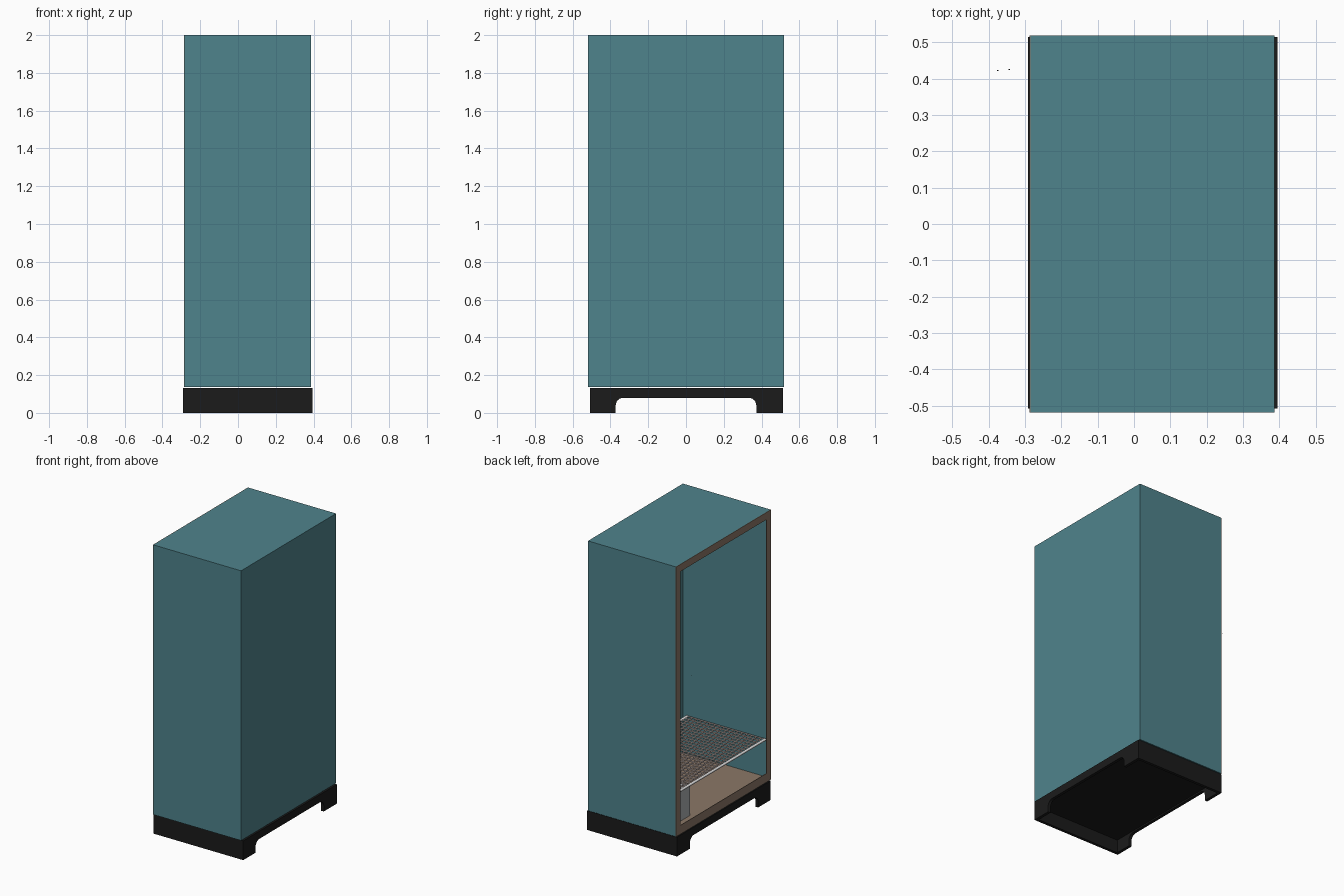
import bpy, bmesh, math
from mathutils import Vector

if "Cube" in bpy.data.objects:
    bpy.data.objects.remove(bpy.data.objects["Cube"])


def mat(name, r, g, b):
    m = bpy.data.materials.new(name)
    m.diffuse_color = (r, g, b, 1)
    m.use_nodes = True
    m.node_tree.nodes["Principled BSDF"].inputs["Base Color"].default_value = m.diffuse_color
    return m


TEAL = mat("teal", 0.078, 0.228, 0.262)
BROWN = mat("brown", 0.26, 0.185, 0.135)
BLACK = mat("black", 0.011, 0.011, 0.011)
WHITE = mat("white_metal", 0.8, 0.8, 0.8)
WIRE = mat("pale_wire", 0.72, 0.60, 0.56)
GREY = mat("grey", 0.40, 0.42, 0.43)


def finish(bm, name, *mats):
    bmesh.ops.recalc_face_normals(bm, faces=bm.faces)
    me = bpy.data.meshes.new(name)
    bm.to_mesh(me)
    bm.free()
    for m in mats:
        me.materials.append(m)
    ob = bpy.data.objects.new(name, me)
    bpy.context.collection.objects.link(ob)
    return ob


def add_box(bm, lo, hi):
    lo, hi = Vector(lo), Vector(hi)
    vs = bmesh.ops.create_cube(bm, size=1)["verts"]
    for v in vs:
        v.co = Vector([(l + h) / 2 + c * (h - l) for l, h, c in zip(lo, hi, v.co)])


def boxes(name, m, *pairs):
    bm = bmesh.new()
    for lo, hi in pairs:
        add_box(bm, lo, hi)
    return finish(bm, name, m)


# Cabinet: a thin sheet box hollowed out from its open -x side
bm = bmesh.new()
add_box(bm, (-0.284, -0.518, 0.137), (0.386, 0.518, 2.0))
opening = min(bm.faces, key=lambda f: f.calc_center_median().x)
bmesh.ops.inset_region(bm, faces=[opening], thickness=0.004, use_even_offset=True)
deep = bmesh.ops.extrude_discrete_faces(bm, faces=[opening])["faces"][0]
for v in deep.verts:
    v.co.x = 0.382
finish(bm, "cabinet", TEAL)

# Floor panel inside the cabinet
boxes("cabinet_floor", BROWN, ((-0.28, -0.514, 0.141), (0.382, 0.514, 0.147)))

# Flat frame round the opening
bm = bmesh.new()
add_box(bm, (-0.287, -0.518, 0.137), (-0.283, 0.518, 2.0))
sides = [f for f in bm.faces if abs(f.normal.x) > 0.5]
bmesh.ops.inset_individual(bm, faces=sides, thickness=0.05, use_even_offset=True)
for f in sides:
    for v in f.verts:
        if v.co.z < 1:
            v.co.z = 0.197
bmesh.ops.bridge_loops(bm, edges=[e for f in sides for e in f.edges])
bmesh.ops.delete(bm, geom=sides, context="FACES_ONLY")
finish(bm, "opening_frame", BROWN)

# Plinth sides: panels with a round-cornered notch
Y0, Y1, TOP, N, H, R = -0.507, 0.514, 0.133, 0.372, 0.08, 0.04
profile = [(Y0, 0), (Y0, TOP), (Y1, TOP), (Y1, 0), (N, 0)]
for cy, a0 in ((N - R, 0), (-N + R, 90)):
    for i in range(7):
        a = math.radians(a0 + i * 15)
        profile.append((cy + R * math.cos(a), H - R + R * math.sin(a)))
profile.append((-N, 0))
for name, x0, x1 in (("plinth_left", -0.291, -0.271), ("plinth_right", 0.375, 0.395)):
    bm = bmesh.new()
    face = bm.faces.new([bm.verts.new((x0, y, z)) for y, z in profile])
    new = bmesh.ops.extrude_face_region(bm, geom=[face], use_keep_orig=True)["geom"]
    for v in new:
        if isinstance(v, bmesh.types.BMVert):
            v.co.x = x1
    finish(bm, name, BLACK)

# Plinth front, back and deck
boxes("plinth_ends_and_deck", BLACK,
      ((-0.271, Y0, 0), (0.375, Y0 + 0.02, TOP)),
      ((-0.271, Y1 - 0.02, 0), (0.375, Y1, TOP)),
      ((-0.271, Y0 + 0.02, 0.09), (0.375, Y1 - 0.02, TOP)))


# Wire shelf
def rods(name, m, radius, lines):
    cu = bpy.data.curves.new(name, "CURVE")
    cu.dimensions = "3D"
    cu.bevel_depth = radius
    cu.bevel_resolution = 1
    cu.use_fill_caps = True
    for a, b in lines:
        s = cu.splines.new("POLY")
        s.points.add(1)
        s.points[0].co = (*a, 1)
        s.points[1].co = (*b, 1)
        s.use_smooth = True
    cu.materials.append(m)
    ob = bpy.data.objects.new(name, cu)
    bpy.context.collection.objects.link(ob)


SZ, SY, SX0, SX1 = 0.412, 0.50, -0.255, 0.34
rods("shelf_rails", WHITE, 0.009,
     [((x, -SY, SZ), (x, SY, SZ)) for x in (SX0, SX1)])
cross = [((SX0, -SY + i * 2 * SY / 30, SZ), (SX1, -SY + i * 2 * SY / 30, SZ))
         for i in range(31)]
long = [((SX0 + i * (SX1 - SX0) / 17, -SY, SZ - 0.005),
         (SX0 + i * (SX1 - SX0) / 17, SY, SZ - 0.005)) for i in range(1, 17)]
rods("shelf_wires", WIRE, 0.0045, cross + long)

# Small grey unit on the cabinet floor
boxes("floor_unit", GREY, ((-0.19, 0.225, 0.147), (-0.08, 0.45, 0.36)))

# Tiny door fixings in front of the open side
boxes("door_fixings", BLACK,
      ((-0.377, 0.421, 1.229), (-0.372, 0.423, 1.231)),
      ((-0.345, 0.424, 1.229), (-0.341, 0.426, 1.231)),
      ((-0.395, 0.423, 1.2295), (-0.394, 0.424, 1.2305)))
